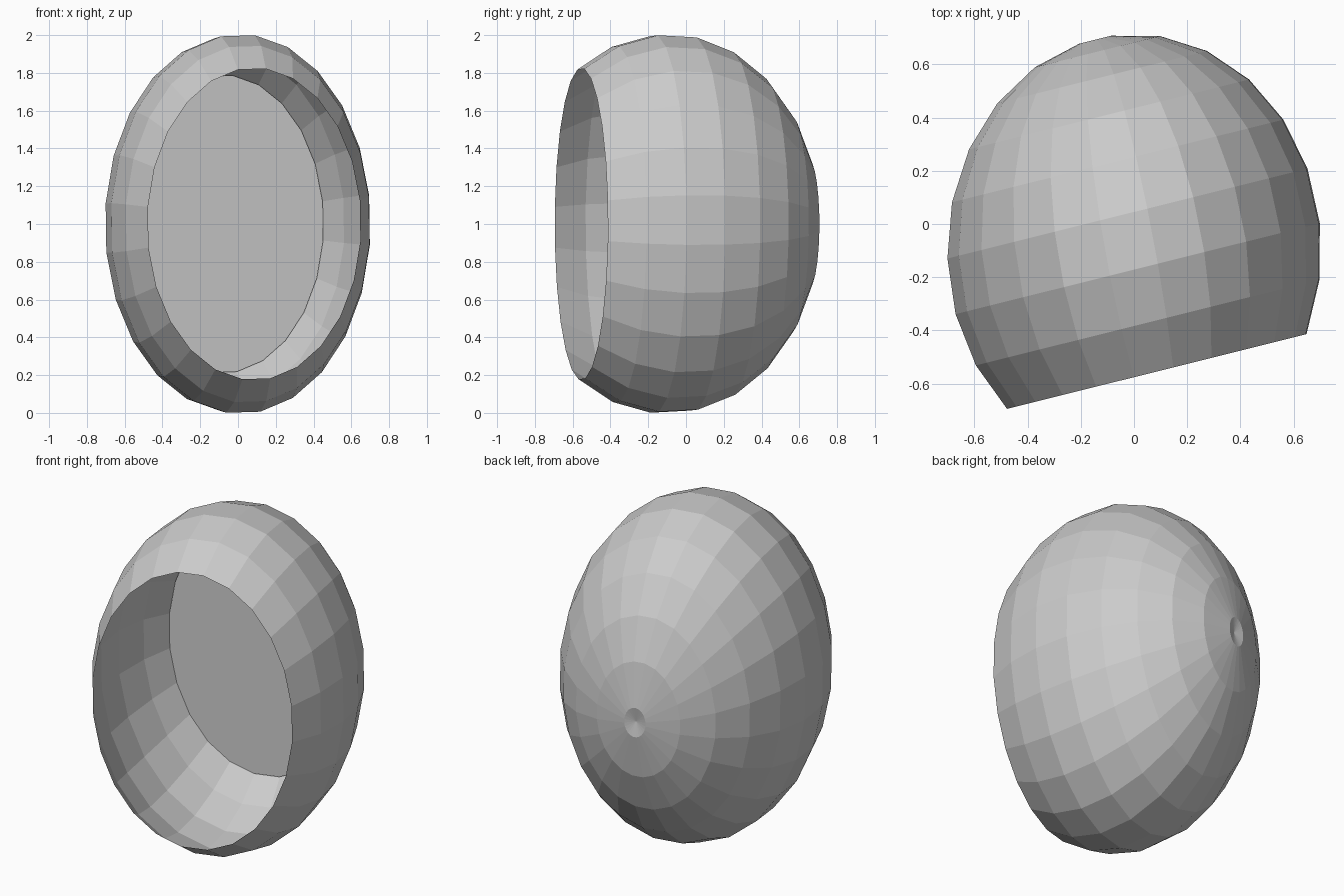
import bpy, bmesh
from math import sin, cos, radians, pi

if "Cube" in bpy.data.objects:
    bpy.data.objects.remove(bpy.data.objects["Cube"])

SEGS = 24
YAW = radians(14)      # plan rotation of the whole shell
TWIST = radians(8.7)   # start angle of the facets
WIDE, TALL, DEEP = 0.712, 1.009, 0.806


def place(u, v, w):
    """Local across/back/up to world, with the slight sideways lean of the axis."""
    u += 0.061 * v - 0.017
    return (u * cos(YAW) - v * sin(YAW), u * sin(YAW) + v * cos(YAW), 1 + w)


def ring(bm, v, r):
    return [bm.verts.new(place(WIDE * r * cos(a), v, TALL * r * sin(a)))
            for a in (TWIST + 2 * pi * i / SEGS for i in range(SEGS))]


def finish(bm, name):
    bmesh.ops.recalc_face_normals(bm, faces=bm.faces[:])
    me = bpy.data.meshes.new(name)
    bm.to_mesh(me)
    bm.free()
    ob = bpy.data.objects.new(name, me)
    bpy.context.collection.objects.link(ob)
    return ob


# Open faceted shell: rings from the back pole to the front rim
bm = bmesh.new()
rings = [ring(bm, -0.096 + DEEP * cos(radians(d)), sin(radians(d)))
         for d in range(5, 126, 15)]
for a, b in zip(rings, rings[1:]):
    for i in range(SEGS):
        j = (i + 1) % SEGS
        bm.faces.new((a[i], a[j], b[j], b[i]))
# Small dimple at the back pole
tip = bm.verts.new(place(0, 0.69, 0))
for i in range(SEGS):
    bm.faces.new((tip, rings[0][(i + 1) % SEGS], rings[0][i]))
finish(bm, "shell")

# Flat panel inside the shell
bm = bmesh.new()
bm.faces.new(ring(bm, 0.387, 0.784))
finish(bm, "inner_panel")
